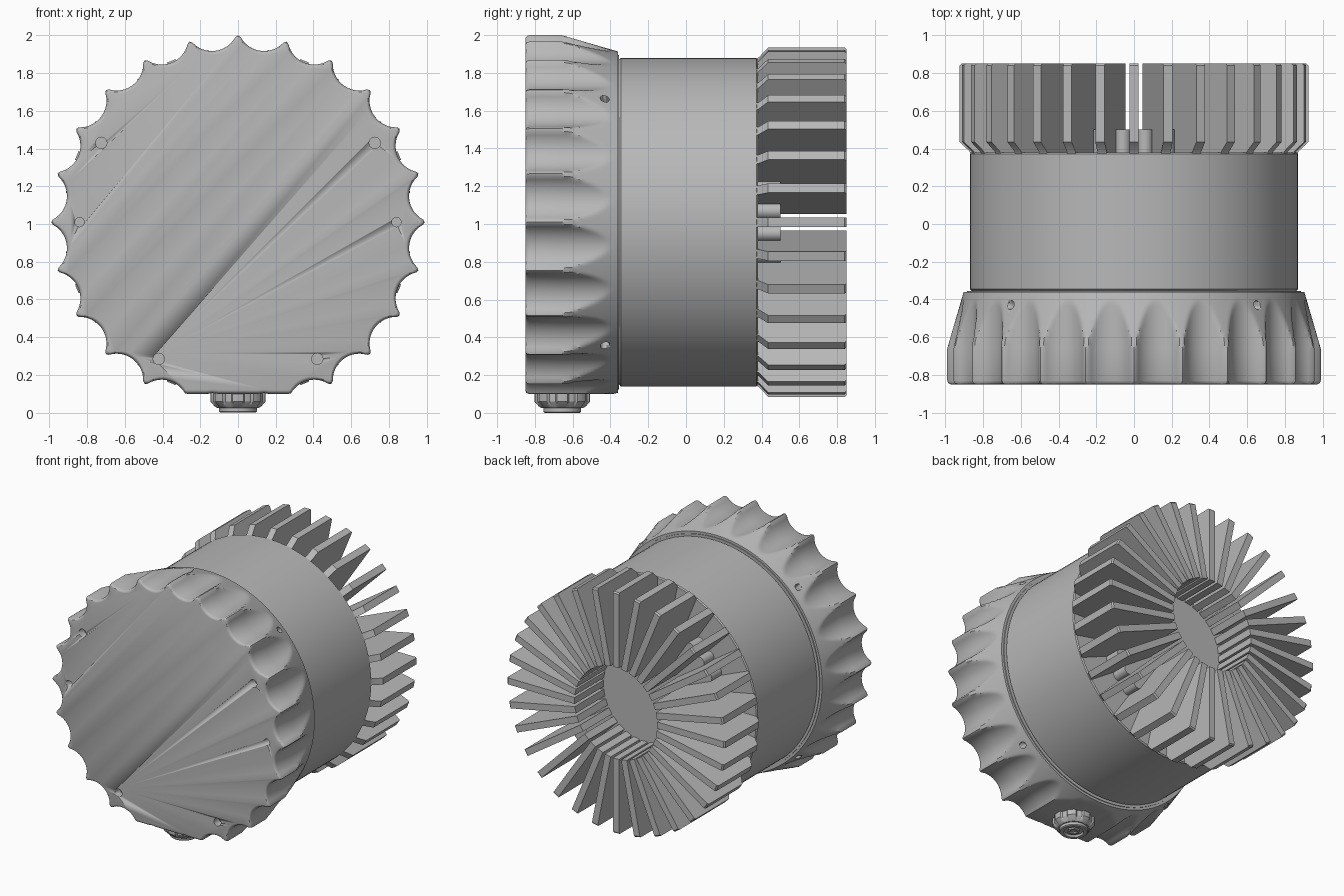
import bpy, bmesh
from math import sin, cos, pi, tau, sqrt, radians
from mathutils import Matrix, Vector

if "Cube" in bpy.data.objects:
    bpy.data.objects.remove(bpy.data.objects["Cube"], do_unlink=True)

grey = bpy.data.materials.new("cast grey")
grey.use_nodes = True
grey.diffuse_color = (0.48, 0.48, 0.48, 1)
grey.node_tree.nodes["Principled BSDF"].inputs["Base Color"].default_value = grey.diffuse_color

AXIS_Z = 1.01          # height of the housing's axis
LOBES = 24
FINS = 32
FIN_STEP = tau / FINS


def finish(bm, name, angle=30):
    bmesh.ops.recalc_face_normals(bm, faces=bm.faces)
    mesh = bpy.data.meshes.new(name)
    bm.to_mesh(mesh)
    bm.free()
    obj = bpy.data.objects.new(name, mesh)
    bpy.context.collection.objects.link(obj)
    mesh.materials.append(grey)
    bpy.ops.object.select_all(action='DESELECT')
    obj.select_set(True)
    bpy.context.view_layer.objects.active = obj
    bpy.ops.object.shade_smooth_by_angle(angle=radians(angle))
    return obj


def loft(name, rings, close_ends=True):
    """Skin a list of equally long point rings."""
    bm = bmesh.new()
    loops = [[bm.verts.new(p) for p in ring] for ring in rings]
    n = len(loops[0])
    for a, b in zip(loops, loops[1:]):
        for i in range(n):
            j = (i + 1) % n
            bm.faces.new((a[i], a[j], b[j], b[i]))
    if close_ends:
        bm.faces.new(loops[0])
        bm.faces.new(loops[-1])
    return finish(bm, name)


def around_axis(y, radius_at, count):
    """Ring about the horizontal housing axis, angle measured from the top."""
    ring = []
    for i in range(count):
        a = tau * i / count
        r = radius_at(a)
        ring.append((r * sin(a), y, AXIS_Z + r * cos(a)))
    return ring


# Scalloped front bezel: scallops trimmed by a cone and a flat foot
def scallop(a):
    step = tau / LOBES
    off = a % step - step / 2
    rad = 0.142
    dist = 0.916 + rad
    root = rad ** 2 - (dist * sin(off)) ** 2
    r = dist * cos(off) - sqrt(max(root, 0))
    return min(r, 0.99 - 0.3 * (step / 2 - abs(off)))


def bezel_radius(y, inset):
    cone = 0.99 - max(0, y + 0.66) * 0.29

    def radius(a):
        r = min(scallop(a), cone)
        if cos(a) < -0.5:
            r = min(r, 0.91 / -cos(a))
        return r - inset
    return radius


sections = [(-0.85, 0.02), (-0.848, 0.012), (-0.842, 0.005), (-0.83, 0)]
sections += [(-0.66 + 0.3 * i / 16, 0) for i in range(17)]
bezel = loft("front_bezel",
             [around_axis(y, bezel_radius(y, inset), LOBES * 20) for y, inset in sections])

# Screw holes in the face, and radial holes in the rim
cut = bmesh.new()


def drill(center, direction, radius, depth):
    turn = Vector(direction).to_track_quat('Z', 'Y').to_matrix().to_4x4()
    bmesh.ops.create_cone(cut, cap_ends=True, segments=20, radius1=radius, radius2=radius,
                          depth=depth, matrix=Matrix.Translation(center) @ turn)


for side in (-1, 1):
    for x, z, r in ((0.725, 1.43, 0.03), (0.84, 1.01, 0.025), (0.42, 0.285, 0.03)):
        drill((side * x, -0.85, z), (0, 1, 0), r, 0.12)
    for up in (-1, 1):
        drill((side * 0.655, -0.43, AXIS_Z + up * 0.655), (side, 0, up), 0.024, 0.12)
cutter = finish(cut, "hole_cutter")
cutter.hide_render = True
mod = bezel.modifiers.new("holes", 'BOOLEAN')
mod.operation = 'DIFFERENCE'
mod.solver = 'EXACT'
mod.object = cutter
bpy.context.view_layer.objects.active = bezel
# Boolean runs before the smoothing modifier, if there is one
bpy.ops.object.modifier_move_to_index(modifier="holes", index=0)
bpy.ops.object.modifier_apply(modifier="holes")
bpy.data.objects.remove(cutter, do_unlink=True)

# Cylindrical body with a small bevel and a narrow seam behind the bezel
profile = [(-0.4, 0.885), (-0.354, 0.885), (-0.354, 0.86), (-0.345, 0.87),
           (0.372, 0.87), (0.38, 0.862)]
loft("body", [around_axis(y, lambda a, r=r: r, 128) for y, r in profile])


# Raised rear hub with a rounded lobe between each pair of fins
def hub_radius(a):
    off = a % FIN_STEP - FIN_STEP / 2
    return 0.575 + 0.065 * sqrt(max(0, 1 - (off / FIN_STEP * 2.4) ** 2))


loft("rear_hub", [around_axis(y, hub_radius, FINS * 12) for y in (0.37, 0.5)])

# Radial cooling fins
bm = bmesh.new()
outline = [(0.35, 0.37), (0.865, 0.37), (0.872, 0.385), (0.925, 0.435),
           (0.925, 0.84), (0.915, 0.85), (0.35, 0.85)]
for k in range(FINS):
    spin = Matrix.Translation((0, 0, AXIS_Z)) @ Matrix.Rotation(k * FIN_STEP, 4, 'Y')
    faces = [[bm.verts.new(spin @ Vector((t, y, r))) for r, y in outline]
             for t in (-0.025, 0.025)]
    bm.faces.new(faces[0])
    bm.faces.new(faces[1])
    for i in range(len(outline)):
        j = (i + 1) % len(outline)
        bm.faces.new((faces[0][i], faces[0][j], faces[1][j], faces[1][i]))
finish(bm, "cooling_fins")

# Vent plug under the bezel
PLUG_Y = -0.655


def plug_ring(z, r, notch=0):
    ring = []
    for i in range(96):
        a = tau * i / 96
        rr = r - notch * (1 if cos(8 * a) < -0.4 else 0)
        ring.append((rr * cos(a), PLUG_Y + rr * sin(a), z))
    return ring


loft("vent_plug_collar", [plug_ring(0.13, 0.147, 0.012), plug_ring(0.06, 0.147, 0.012),
                          plug_ring(0.035, 0.125, 0.006), plug_ring(0.025, 0.11)])
loft("vent_plug_cap", [plug_ring(0.05, 0.1), plug_ring(0.006, 0.1), plug_ring(0, 0.094),
                       plug_ring(0, 0.07), plug_ring(0.015, 0.065)])


# Hexagonal key in the plug recess
def hex_ring(z, r):
    return [(r * cos(i * pi / 3), PLUG_Y + r * sin(i * pi / 3), z) for i in range(6)]


loft("vent_plug_key", [hex_ring(0.02, 0.045), hex_ring(0.004, 0.045),
                       hex_ring(0.004, 0.028), hex_ring(0.014, 0.028)])
